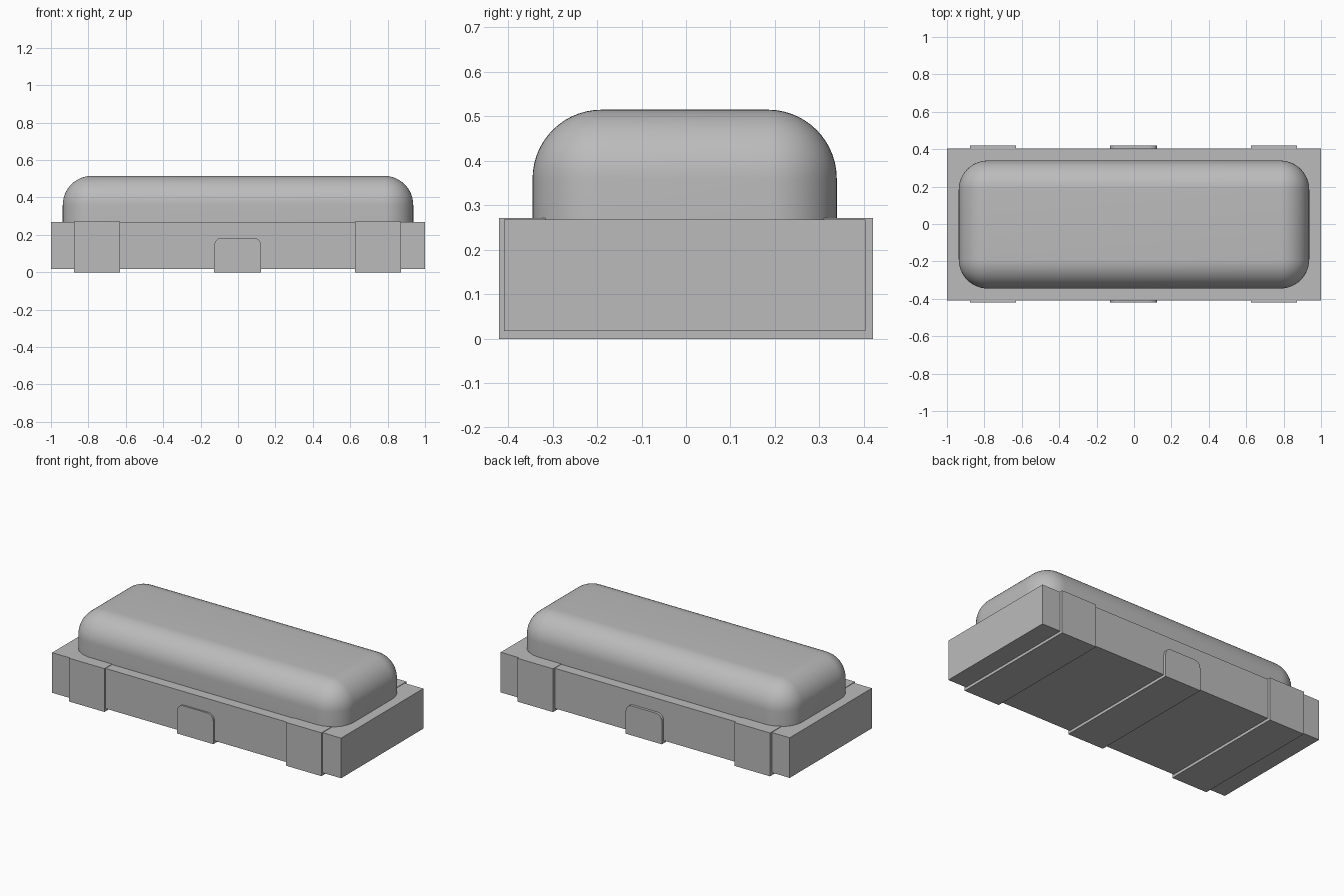
import bpy, bmesh

cube = bpy.data.objects.get("Cube")
if cube:
    bpy.data.objects.remove(cube, do_unlink=True)

grey = bpy.data.materials.new("plain grey")
grey.use_nodes = True
colour = (0.5, 0.5, 0.5, 1)
grey.diffuse_color = colour
grey.node_tree.nodes["Principled BSDF"].inputs["Base Color"].default_value = colour

BODY_Y = -0.003      # body sits slightly forward inside the contacts
BODY_HALF = 0.406
BOTTOM, TOP = 0.017, 0.268
OUT = 0.42


def finish(name, bm):
    bmesh.ops.recalc_face_normals(bm, faces=bm.faces)
    mesh = bpy.data.meshes.new(name)
    bm.to_mesh(mesh)
    bm.free()
    mesh.materials.append(grey)
    obj = bpy.data.objects.new(name, mesh)
    bpy.context.scene.collection.objects.link(obj)
    return obj


def block(x, y, z0, z1):
    bm = bmesh.new()
    bmesh.ops.create_cube(bm, size=1)
    for v in bm.verts:
        v.co = (v.co.x * 2 * x, v.co.y * 2 * y + BODY_Y,
                z0 if v.co.z < 0 else z1)
    return bm


def strap(profile, x0, x1):
    """Extrude a closed y-z profile along x."""
    bm = bmesh.new()
    face = bm.faces.new([bm.verts.new((x0, y, z)) for y, z in profile])
    new = bmesh.ops.extrude_face_region(bm, geom=[face])["geom"]
    verts = [g for g in new if isinstance(g, bmesh.types.BMVert)]
    bmesh.ops.translate(bm, verts=verts, vec=(x1 - x0, 0, 0))
    return bm


# Rectangular housing
finish("housing", block(1, BODY_HALF, BOTTOM, TOP))

# Pill-shaped cover: equal rounding on the upright and top edges
bm = block(0.937, 0.342, TOP, 0.515)
edges = [e for e in bm.edges if max(v.co.z for v in e.verts) > 0.5]
bmesh.ops.bevel(bm, geom=edges, offset=0.155, offset_type='OFFSET',
                segments=14, profile=0.5, affect='EDGES', clamp_overlap=True)
cover = finish("rounded_cover", bm)
bpy.ops.object.select_all(action='DESELECT')
cover.select_set(True)
bpy.context.view_layer.objects.active = cover
bpy.ops.object.shade_smooth_by_angle()

# End contacts wrap under the housing and fold over its top edges
front, back = BODY_Y - BODY_HALF, BODY_Y + BODY_HALF
LIP, FOLD = 0.271, 0.31
clip = [(-OUT, 0), (OUT, 0), (OUT, LIP), (FOLD, LIP), (FOLD, TOP), (back, TOP),
        (back, BOTTOM), (front, BOTTOM), (front, TOP), (-FOLD, TOP),
        (-FOLD, LIP), (-OUT, LIP)]
for name, x0, x1 in (("right_contact", -0.876, -0.63),
                     ("left_contact", 0.626, 0.872)):
    finish(name, strap(clip, x0, x1))

# Middle contact: a U strap with round-cornered tabs
TAB = 0.184
channel = [(-OUT, 0), (OUT, 0), (OUT, TAB), (back, TAB),
           (back, BOTTOM), (front, BOTTOM), (front, TAB), (-OUT, TAB)]
bm = strap(channel, -0.127, 0.123)
corners = [e for e in bm.edges
           if all(v.co.z > 0.1 for v in e.verts)
           and abs(e.verts[0].co.x - e.verts[1].co.x) < 0.01]
bmesh.ops.bevel(bm, geom=corners, offset=0.04, segments=6, profile=0.5,
                affect='EDGES', clamp_overlap=False)
finish("middle_contact", bm)
